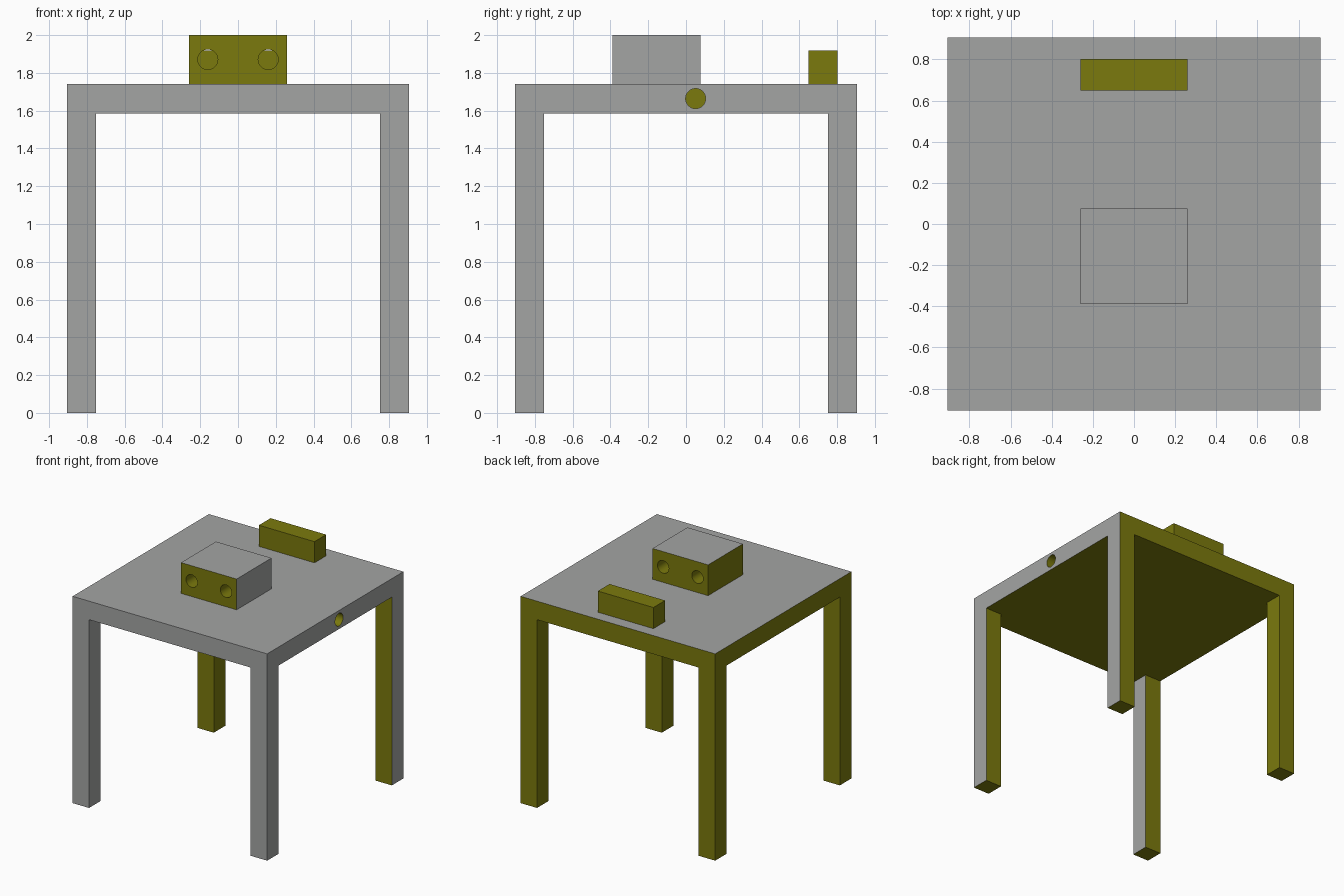
import bpy, bmesh, math
from mathutils import Matrix, Vector

if "Cube" in bpy.data.objects:
    bpy.data.objects.remove(bpy.data.objects["Cube"])

HALF, INNER = 0.906, 0.753      # table half width, inner face of the legs
UNDER, TOP = 1.585, 1.741       # underside and top of the slab


def material(name, rgb):
    m = bpy.data.materials.new(name)
    m.diffuse_color = (*rgb, 1)
    m.use_nodes = True
    m.node_tree.nodes["Principled BSDF"].inputs["Base Color"].default_value = m.diffuse_color
    return m


GREY = material("grey", (0.37, 0.375, 0.372))
OLIVE = material("olive", (0.198, 0.193, 0.004))


def box_bm(lo, hi):
    lo, hi = Vector(lo), Vector(hi)
    bm = bmesh.new()
    mat = Matrix.Translation((lo + hi) / 2) @ Matrix.Diagonal((*(hi - lo), 1))
    bmesh.ops.create_cube(bm, size=1, matrix=mat)
    return bm


def finish(bm, name):
    bmesh.ops.recalc_face_normals(bm, faces=bm.faces)
    me = bpy.data.meshes.new(name)
    bm.to_mesh(me)
    bm.free()
    me.materials.append(OLIVE)
    me.materials.append(GREY)
    ob = bpy.data.objects.new(name, me)
    bpy.context.collection.objects.link(ob)
    return ob


def drill(ob, centre, length, axis):
    """Cut a round hole along the axis, then remove the cutter."""
    bm = bmesh.new()
    turn = Vector((0, 0, 1)).rotation_difference(Vector(axis)).to_matrix().to_4x4()
    bmesh.ops.create_cone(bm, cap_ends=True, segments=32, radius1=0.053, radius2=0.053,
                          depth=length, matrix=Matrix.Translation(centre) @ turn)
    cutter = finish(bm, "hole_cutter")
    cutter.hide_render = True
    mod = ob.modifiers.new("hole", 'BOOLEAN')
    mod.operation, mod.solver, mod.object = 'DIFFERENCE', 'EXACT', cutter
    bpy.context.view_layer.objects.active = ob
    bpy.ops.object.modifier_apply(modifier=mod.name)
    bpy.data.objects.remove(cutter)


def paint(ob, is_grey):
    """Grey where the rule holds, olive elsewhere; smooth the hole walls only."""
    for p in ob.data.polygons:
        p.material_index = 1 if is_grey(p.normal, p.center) else 0
        p.use_smooth = max(abs(c) for c in p.normal) < 0.999
    bpy.ops.object.select_all(action='DESELECT')
    ob.select_set(True)
    bpy.context.view_layer.objects.active = ob
    bpy.ops.object.shade_smooth_by_angle(angle=math.radians(30))


# Table: slab cut into a grid, corner cells pulled down into legs
bm = box_bm((-HALF, -HALF, UNDER), (HALF, HALF, TOP))
for axis in ((1, 0, 0), (0, 1, 0)):
    for side in (-INNER, INNER):
        bmesh.ops.bisect_plane(bm, geom=bm.verts[:] + bm.edges[:] + bm.faces[:],
                               plane_co=Vector(axis) * side, plane_no=axis)
bm.normal_update()
corners = [f for f in bm.faces if f.normal.z < -0.9
           and all(abs(c) > INNER for c in f.calc_center_median()[:2])]
feet = bmesh.ops.extrude_discrete_faces(bm, faces=corners)["faces"]
for f in feet:
    for v in f.verts:
        v.co.z = 0
bmesh.ops.remove_doubles(bm, verts=bm.verts, dist=0.0001)
table = finish(bm, "table")

# Blind hole in the right edge of the table
drill(table, (HALF, 0.051, 1.664), 0.3, (1, 0, 0))
paint(table, lambda n, c: (n.z > 0.9 and c.z > TOP - 0.01)
      or (n.y < -0.9 and c.y < -HALF + 0.01)
      or (n.x > 0.9 and (c.x > HALF - 0.01 or c.y < -INNER)))

# Box on the table with two holes running front to back
socket_box = finish(box_bm((-0.259, -0.388, TOP), (0.259, 0.076, 2.0)), "socket_box")
for x in (-0.16, 0.16):
    drill(socket_box, (x, -0.156, 1.871), 0.7, (0, 1, 0))
paint(socket_box, lambda n, c: (n.z > 0.9 and c.z > 1.99) or (n.x > 0.9 and c.x > 0.25))

# Plain bar near the back edge
finish(box_bm((-0.259, 0.648, TOP), (0.259, 0.803, 1.919)), "back_bar")
